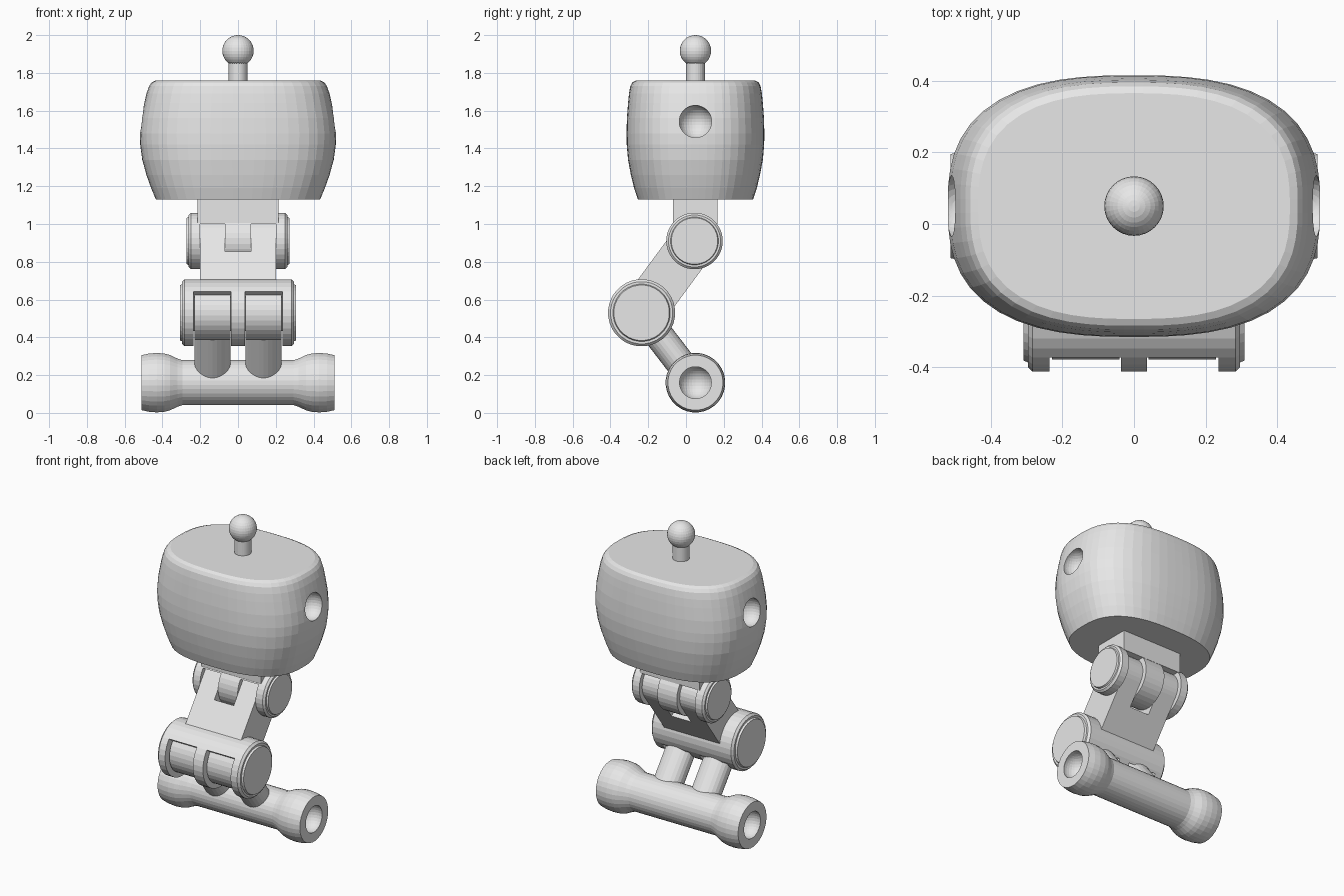
import bpy, bmesh, math
from mathutils import Matrix, Vector

if "Cube" in bpy.data.objects:
    bpy.data.objects.remove(bpy.data.objects["Cube"], do_unlink=True)

grey = bpy.data.materials.new("plain grey")
grey.use_nodes = True
grey.diffuse_color = (0.8, 0.8, 0.8, 1)
grey.node_tree.nodes["Principled BSDF"].inputs["Base Color"].default_value = (0.8, 0.8, 0.8, 1)

MID = 0.05                      # y of the body, hip and foot axes
HIP = Vector((0, 0.045, 0.91))
KNEE = Vector((0, -0.235, 0.53))
FOOT = Vector((0, MID, 0.16))


def finish(name, bm):
    bmesh.ops.recalc_face_normals(bm, faces=bm.faces)
    mesh = bpy.data.meshes.new(name)
    bm.to_mesh(mesh)
    bm.free()
    mesh.materials.append(grey)
    ob = bpy.data.objects.new(name, mesh)
    bpy.context.collection.objects.link(ob)
    return ob


def loft(name, rings):
    """Skin a stack of rings and close both ends."""
    bm = bmesh.new()
    loops = [[bm.verts.new(p) for p in ring] for ring in rings]
    for a, b in zip(loops, loops[1:]):
        n = len(a)
        for i in range(n):
            bm.faces.new((a[i], a[(i + 1) % n], b[(i + 1) % n], b[i]))
    bm.faces.new(loops[0])
    bm.faces.new(loops[-1])
    return finish(name, bm)


def lathe_x(name, centre, profile, sides=32):
    """Turn (x, radius) points about an axis along x."""
    turn = [2 * math.pi * (i + 0.5) / sides for i in range(sides)]
    return loft(name, [[centre + Vector((x, r * math.cos(t), r * math.sin(t)))
                        for t in turn] for x, r in profile])


def mirrored(half):
    return [(-x, r) for x, r in reversed(half)] + half


def box(name, centre, size, matrix=Matrix()):
    bm = bmesh.new()
    bmesh.ops.create_cube(bm, size=1)
    bm.transform(matrix @ Matrix.Translation(centre) @ Matrix.Diagonal((*size, 1)))
    return finish(name, bm)


def ball(name, centre, radius):
    bm = bmesh.new()
    bmesh.ops.create_uvsphere(bm, u_segments=32, v_segments=16, radius=radius)
    bm.transform(Matrix.Translation(centre))
    return finish(name, bm)


def rod(name, start, end, rx, ry, sides=24):
    """Straight rod whose width runs along x."""
    along = (end - start).normalized()
    side = Vector((1, 0, 0))
    up = along.cross(side)
    turn = [2 * math.pi * i / sides for i in range(sides)]
    return loft(name, [[p + side * rx * math.cos(t) + up * ry * math.sin(t)
                        for t in turn] for p in (start, end)])


def cut(ob, cutter):
    cutter.hide_render = True
    mod = ob.modifiers.new("cut", 'BOOLEAN')
    mod.operation, mod.solver, mod.object = 'DIFFERENCE', 'EXACT', cutter
    bpy.context.view_layer.objects.active = ob
    bpy.ops.object.modifier_apply(modifier=mod.name)
    bpy.data.objects.remove(cutter, do_unlink=True)


def oval(z, a, b, power=2.65, sides=56):
    ring = []
    for i in range(sides):
        t = 2 * math.pi * (i + 0.5) / sides
        c, s = math.cos(t), math.sin(t)
        k = (abs(c) ** power + abs(s) ** power) ** (-1 / power)
        ring.append(Vector((a * k * c, MID + b * k * s, z)))
    return ring


# Barrel-shaped head with a ball socket in each side
levels = [(1.13, .435, .305), (1.19, .46, .325), (1.26, .485, .342), (1.34, .507, .357),
          (1.42, .518, .364), (1.48, .52, .365), (1.56, .512, .363), (1.64, .496, .357),
          (1.69, .485, .352), (1.73, .471, .345), (1.75, .457, .334), (1.76, .435, .315)]
head = loft("head", [oval(*level) for level in levels])
for s in (-1, 1):
    cut(head, ball("socket_cutter", (s * 0.49, MID, 1.54), 0.088))

# Ball stud on top
rod("stud_stem", Vector((0, MID, 1.74)), Vector((0, MID, 1.88)), 0.05, 0.05)
ball("stud_ball", (0, MID, 1.917), 0.083)

# Neck block and hip fork, slotted for the thigh knuckles
box("neck_block", (0, 0.048, 1.075), (0.43, 0.236, 0.15))
hip = lathe_x("hip_fork", HIP, mirrored([(.25, .15), (.262, .138), (.262, .127), (.272, .123)]))
for s in (-1, 1):
    cut(hip, box("slot_cutter", (s * 0.135, HIP.y, 0.8), (0.13, 0.5, 0.4)))

# Thigh plate with a rounded upper end and a central notch
direction = HIP - KNEE
length = direction.length
angle = math.atan2(direction.z, direction.y) - math.pi / 2
tilt = Matrix.Translation(KNEE) @ Matrix.Rotation(angle, 4, 'X')
thigh_r = 0.12
outline = [(-thigh_r, 0.05)]
outline += [(-thigh_r * math.cos(math.pi * i / 16), length + thigh_r * math.sin(math.pi * i / 16))
            for i in range(17)]
outline += [(thigh_r, 0.05)]
thigh = loft("thigh", [[tilt @ Vector((x, y, z)) for y, z in outline] for x in (-0.2, 0.2)])
cut(thigh, box("notch_cutter", (0, 0, length + 0.044), (0.14, 0.5, 0.4), tilt))

# Knee fork, a half shell with three cheeks
knee = lathe_x("knee_fork", KNEE, mirrored([(.283, .178), (.296, .165), (.296, .152), (.308, .147)]))
for s in (-1, 1):
    cut(knee, box("slot_cutter", (s * 0.136, 0, -0.19), (0.2, 0.6, 0.4), tilt))

# Knee knuckles and shins
for s, side in ((-1, "right"), (1, "left")):
    centre = KNEE + Vector((s * 0.135, 0, 0))
    lathe_x(side + "_knee_knuckle", centre, mirrored([(.094, .144)]))
    rod(side + "_shin", centre, FOOT + Vector((s * 0.135, 0, 0)), 0.094, 0.078)

# Foot tube with flared, socketed ends
foot = lathe_x("foot_tube", FOOT, mirrored(
    [(.295, .12), (.32, .128), (.36, .147), (.39, .155), (.43, .158), (.47, .155), (.512, .146)]))
for s in (-1, 1):
    cut(foot, ball("socket_cutter", (s * 0.488, MID, FOOT.z), 0.088))
